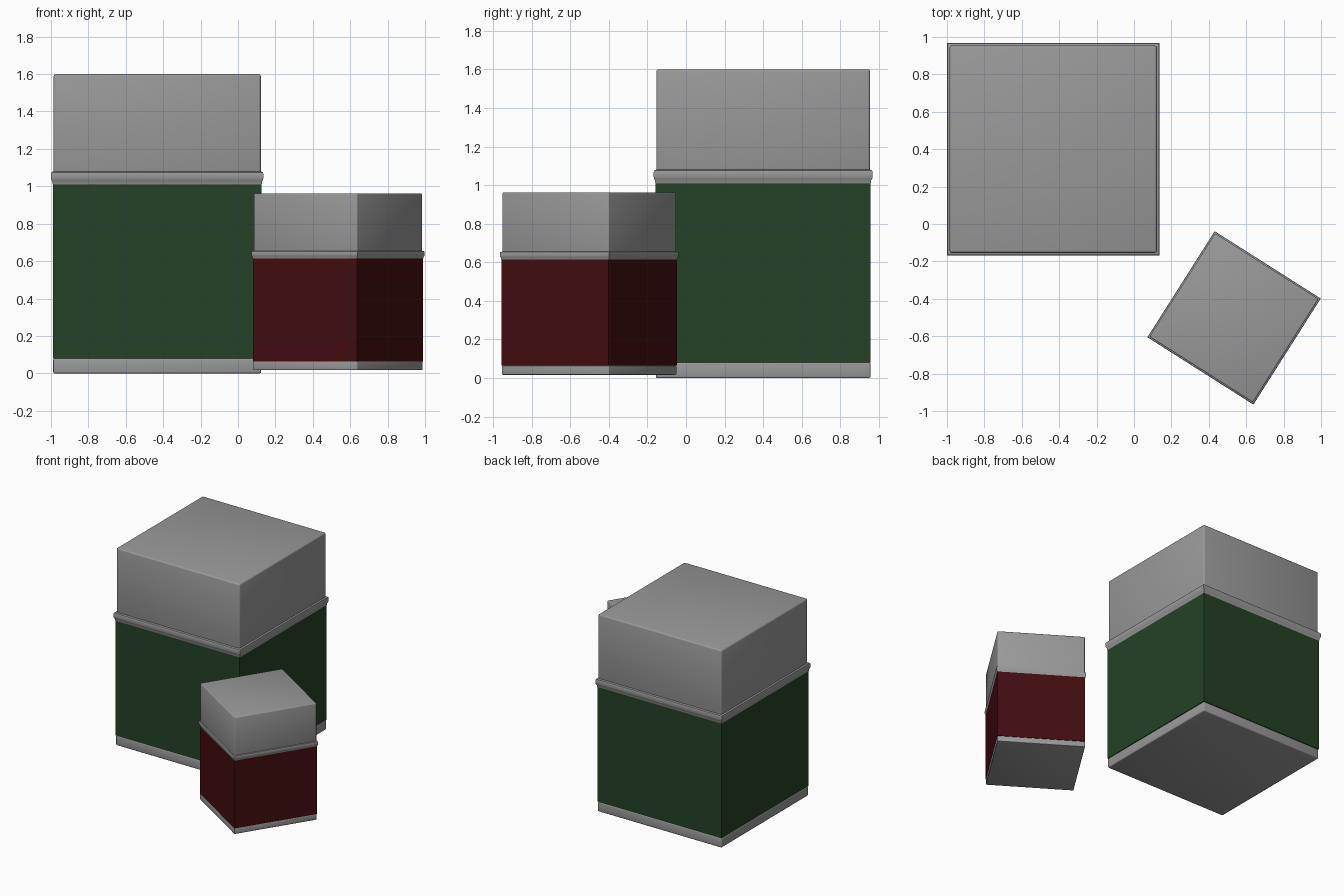
import bpy
import bmesh
import math
from mathutils import Matrix

old = bpy.data.objects.get("Cube")
if old:
    bpy.data.objects.remove(old, do_unlink=True)


def material(name, color):
    mat = bpy.data.materials.new(name)
    mat.use_nodes = True
    mat.diffuse_color = (*color, 1)
    mat.node_tree.nodes["Principled BSDF"].inputs["Base Color"].default_value = (*color, 1)
    return mat


GREY = material("grey metal", (0.32, 0.32, 0.32))
GREEN = material("dark green", (0.018, 0.053, 0.019))
RED = material("dark red", (0.055, 0.004, 0.005))


def square_loft(name, profile, mat, place, bevel=0.0, soft_bottom=False):
    """Stack square rings (half width, height) into a closed solid."""
    bm = bmesh.new()
    rings = [[bm.verts.new((sx * w, sy * w, z))
              for sx, sy in ((-1, -1), (1, -1), (1, 1), (-1, 1))]
             for w, z in profile]
    for low, high in zip(rings, rings[1:]):
        for i in range(4):
            j = (i + 1) % 4
            bm.faces.new((low[i], low[j], high[j], high[i]))
    bm.faces.new(rings[0][::-1])
    bm.faces.new(rings[-1])
    if bevel:
        bmesh.ops.bevel(bm, geom=bm.edges[:], offset=bevel, segments=3,
                        profile=0.5, affect='EDGES')
    mesh = bpy.data.meshes.new(name)
    bm.to_mesh(mesh)
    bm.free()
    mesh.materials.append(mat)
    obj = bpy.data.objects.new(name, mesh)
    bpy.context.collection.objects.link(obj)
    obj.matrix_world = place
    bpy.ops.object.select_all(action='DESELECT')
    obj.select_set(True)
    bpy.context.view_layer.objects.active = obj
    bpy.ops.object.shade_smooth_by_angle(angle=math.radians(40))
    if soft_bottom:
        # the lower edges of the painted body blend into its underside
        bottom = profile[0][1]
        sharp = mesh.attributes["sharp_edge"].data
        for edge in mesh.edges:
            if all(abs(mesh.vertices[v].co.z - bottom) < 1e-4 for v in edge.vertices):
                sharp[edge.index].value = False
    return obj


def canister(prefix, paint, place):
    # foot plate
    square_loft(prefix + "_base", [(0.556, 0), (0.556, 0.08)], GREY, place, 0.008)
    # painted body
    square_loft(prefix + "_body", [(0.557, 0.08), (0.557, 1.01)], paint, place,
                soft_bottom=True)
    # rolled rim with a wide upper bead and a narrower lower bead
    square_loft(prefix + "_rim",
                [(0.545, 1.005), (0.556, 1.007), (0.56, 1.015), (0.56, 1.025),
                 (0.565, 1.032), (0.568, 1.045), (0.568, 1.065),
                 (0.565, 1.075), (0.556, 1.08), (0.54, 1.08)], GREY, place)
    # lid
    square_loft(prefix + "_lid", [(0.554, 1.04), (0.554, 1.6)], GREY, place, 0.012)


canister("large_canister", GREEN, Matrix.Translation((-0.432, 0.4, 0)))
canister("small_canister", RED,
         Matrix.Translation((0.535, -0.502, 0.017))
         @ Matrix.Rotation(math.radians(-32.4), 4, 'Z')
         @ Matrix.Scale(0.591, 4))
